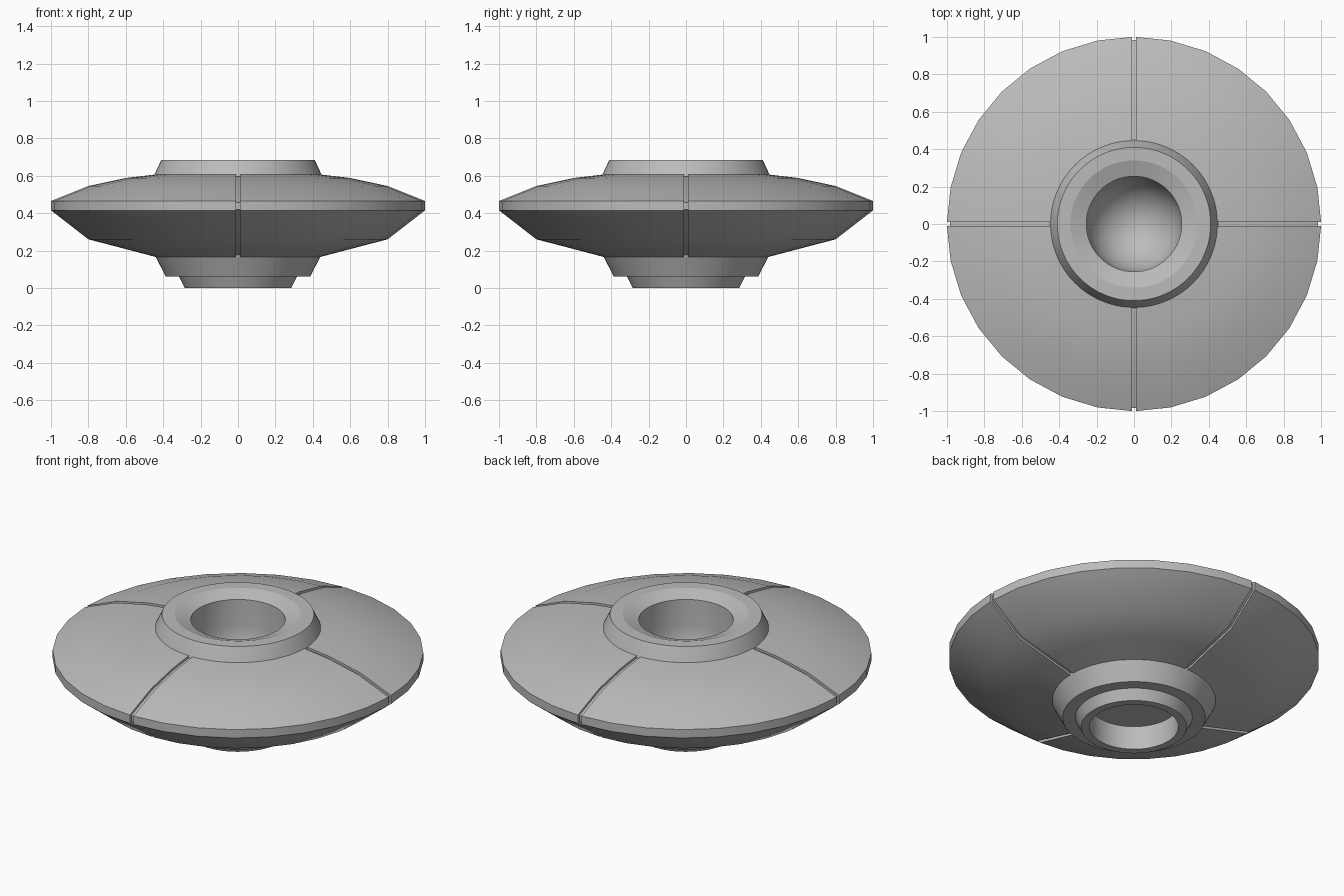
import bpy, bmesh, math

if "Cube" in bpy.data.objects:
    bpy.data.objects.remove(bpy.data.objects["Cube"])

grey = bpy.data.materials.new("plain grey")
grey.diffuse_color = (0.5, 0.5, 0.5, 1)
grey.use_nodes = True
grey.node_tree.nodes["Principled BSDF"].inputs["Base Color"].default_value = grey.diffuse_color


def finish(name, columns, angle):
    """Skin a closed ring of equal-length point columns into an object."""
    bm = bmesh.new()
    cols = [[bm.verts.new(p) for p in c] for c in columns]
    for a, b in zip(cols, cols[1:] + cols[:1]):
        for i in range(len(a) - 1):
            bm.faces.new((a[i], b[i], b[i + 1], a[i + 1]))
    bmesh.ops.remove_doubles(bm, verts=bm.verts, dist=1e-5)
    me = bpy.data.meshes.new(name)
    bm.to_mesh(me)
    bm.free()
    me.materials.append(grey)
    ob = bpy.data.objects.new(name, me)
    bpy.context.collection.objects.link(ob)
    bpy.ops.object.select_all(action='DESELECT')
    bpy.context.view_layer.objects.active = ob
    ob.select_set(True)
    bpy.ops.object.shade_smooth_by_angle(angle=math.radians(angle))
    return ob


def lathe(name, profile, angle, n=64):
    cols = []
    for k in range(n):
        t = 2 * math.pi * k / n
        cols.append([(r * math.cos(t), r * math.sin(t), z) for r, z in profile])
    return finish(name, cols, angle)


# Saucer body: 32-sided lathe, profile runs bottom to top,
# with four shallow grooves along the axes
outer = [(0.43, 0.163), (0.6, 0.208), (0.8, 0.26), (1.0, 0.415),
         (1.0, 0.465), (0.8, 0.545), (0.6, 0.588), (0.43, 0.608)]
floor = [(0.43, 0.176), (0.6, 0.221), (0.795, 0.273), (0.985, 0.42),
         (0.985, 0.458), (0.795, 0.532), (0.6, 0.575), (0.43, 0.595)]
W = 0.012
columns = []
for q in range(4):
    c, s = round(math.cos(q * math.pi / 2)), round(math.sin(q * math.pi / 2))
    quarter = [[(r, W, z) for r, z in floor],
               [(math.sqrt(r * r - W * W), W, z) for r, z in outer]]
    for k in range(1, 8):
        t = k * math.pi / 16
        quarter.append([(r * math.cos(t), r * math.sin(t), z) for r, z in outer])
    quarter += [[(y, x, z) for x, y, z in col] for col in (quarter[1], quarter[0])]
    columns += [[(c * x - s * y, s * x + c * y, z) for x, y, z in col] for col in quarter]
finish("saucer_body", columns, 30)

# Raised collar on top
lathe("top_collar", [(0.45, 0.595), (0.445, 0.61), (0.41, 0.685),
                     (0.34, 0.685), (0.255, 0.655)], 15)

# Rounded bowl inside the collar
bowl = [(0.255 * math.cos(i * math.pi / 20), 0.5 - 0.28 * math.sin(i * math.pi / 20))
        for i in range(10, -1, -1)]
lathe("centre_bowl", (bowl + [(0.255, 0.655)])[::-1], 40)

# Stepped foot below, with a shallow recess
lathe("stepped_foot", [(0, 0.14), (0.24, 0.14), (0.24, 0.0), (0.285, 0.0), (0.315, 0.06),
                       (0.385, 0.06), (0.44, 0.165), (0.44, 0.175)], 25)
